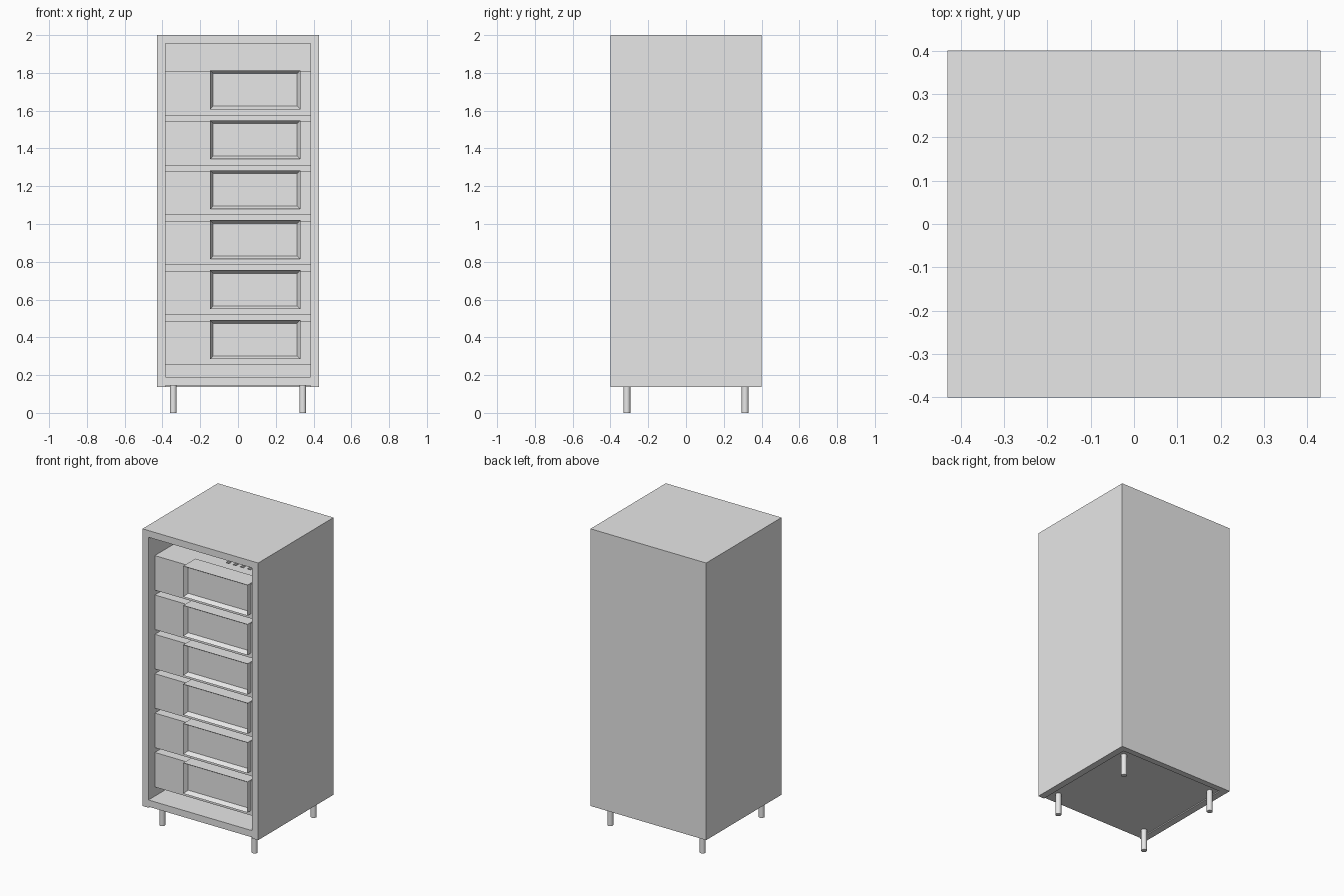
import bpy, bmesh

if "Cube" in bpy.data.objects:
    bpy.data.objects.remove(bpy.data.objects["Cube"])

grey = bpy.data.materials.new("light_grey")
grey.diffuse_color = (0.8, 0.8, 0.8, 1)
grey.use_nodes = True
grey.node_tree.nodes["Principled BSDF"].inputs["Base Color"].default_value = grey.diffuse_color


def finish(name, bm):
    bmesh.ops.recalc_face_normals(bm, faces=bm.faces)
    me = bpy.data.meshes.new(name)
    bm.to_mesh(me)
    bm.free()
    me.materials.append(grey)
    ob = bpy.data.objects.new(name, me)
    bpy.context.collection.objects.link(ob)
    return ob


def add_box(bm, lo, hi):
    verts = bmesh.ops.create_cube(bm, size=1)["verts"]
    for v in verts:
        for i in range(3):
            v.co[i] = hi[i] if v.co[i] > 0 else lo[i]
    return verts


def boxes(name, *spans):
    bm = bmesh.new()
    for lo, hi in spans:
        add_box(bm, lo, hi)
    return finish(name, bm)


def cut(ob, cutter):
    cutter.hide_render = True
    cutter.hide_set(True)
    cutter.display_type = 'WIRE'
    mod = ob.modifiers.new("cut", 'BOOLEAN')
    mod.operation = 'DIFFERENCE'
    mod.solver = 'EXACT'
    mod.object = cutter


# Cabinet shell: open at the front, with a shallow recess underneath
cabinet = boxes("cabinet", ((-0.43, -0.40, 0.138), (0.43, 0.40, 2.0)))
cut(cabinet, boxes("interior_cutter", ((-0.385, -0.45, 0.19), (0.385, 0.36, 1.955))))
cut(cabinet, boxes("underside_cutter", ((-0.385, -0.45, 0.10), (0.385, 0.36, 0.145))))

# Six stacked units, each with a raised framed panel
for i in range(6):
    z = 0.253 + i * 0.2645
    unit = boxes(f"unit_{i + 1}", ((-0.3835, -0.335, z), (0.3835, 0.355, z + 0.232)))

    # Vent slots in the unit's top
    slots = [((x - 0.012, -0.17, z + 0.215), (x + 0.012, 0.2, z + 0.26))
             for x in (0.04 + 0.053 * k for k in range(6))]
    cut(unit, boxes(f"slot_cutter_{i + 1}", *slots))

    # Front panel with an inset, pushed-in face
    bm = bmesh.new()
    add_box(bm, (-0.148, -0.37, z + 0.032), (0.33, -0.24, z + 0.238))
    bm.normal_update()
    front = min(bm.faces, key=lambda f: f.calc_center_median().y)
    bmesh.ops.inset_region(bm, faces=[front], thickness=0.024)
    bmesh.ops.translate(bm, verts=front.verts, vec=(0, 0.028, 0))
    finish(f"panel_{i + 1}", bm)

# Round legs
for sx in (-1, 1):
    for sy in (-1, 1):
        bpy.ops.mesh.primitive_cylinder_add(vertices=24, radius=0.018, depth=0.148,
                                            location=(0.343 * sx, 0.313 * sy, 0.074))
        leg = bpy.context.object
        leg.name = f"leg_{'right' if sx > 0 else 'left'}_{'back' if sy > 0 else 'front'}"
        leg.data.materials.append(grey)
        bpy.ops.object.shade_smooth_by_angle()
